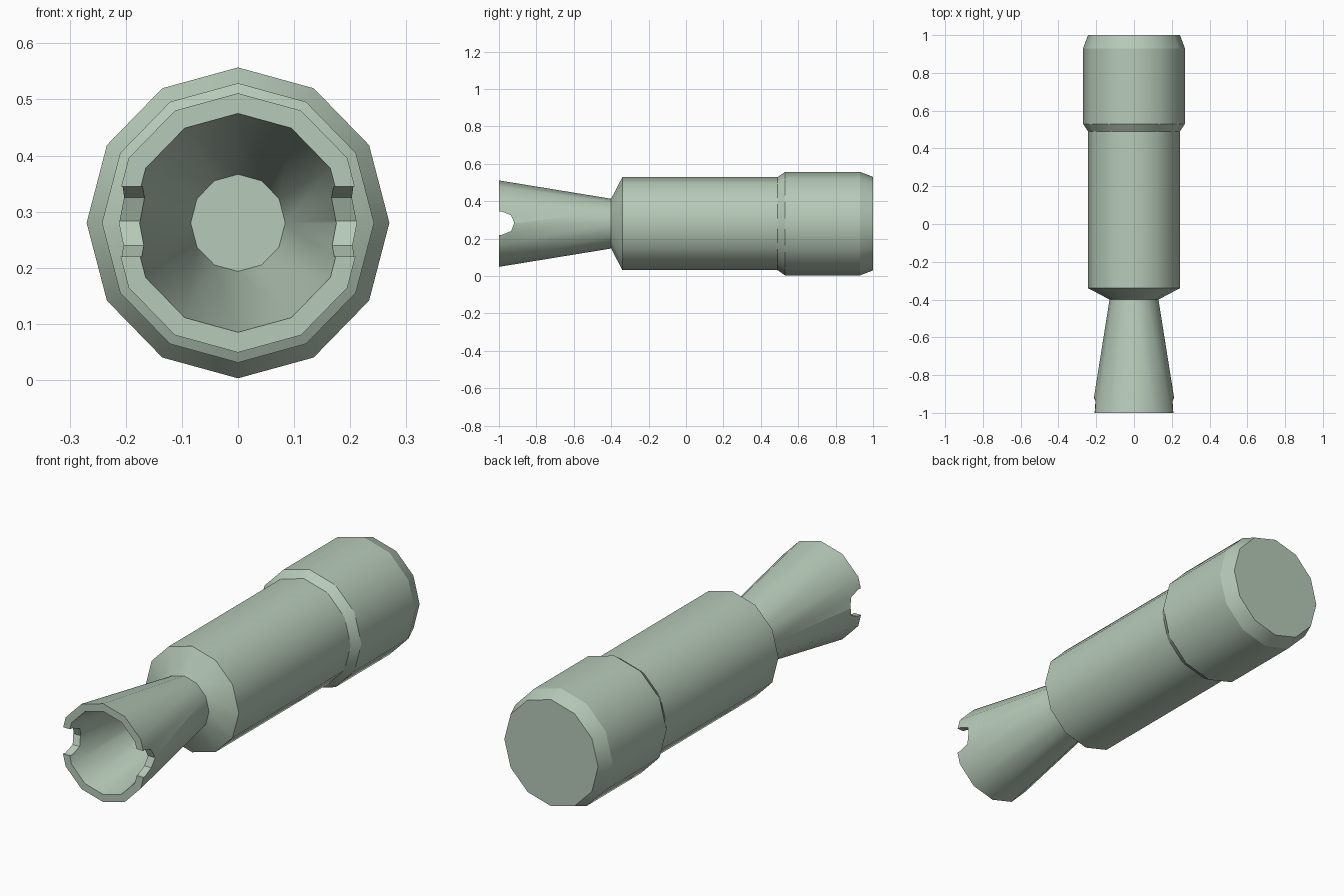
import bpy, bmesh, math

if "Cube" in bpy.data.objects:
    bpy.data.objects.remove(bpy.data.objects["Cube"])

SIDES, AXIS_Z, SQUASH = 12, 0.28, 0.974   # slightly narrower in x than in z

mat = bpy.data.materials.new("pale sage green")
mat.diffuse_color = (0.47, 0.59, 0.48, 1)
mat.use_nodes = True
mat.node_tree.nodes["Principled BSDF"].inputs["Base Color"].default_value = mat.diffuse_color


def make_object(name, bm):
    bmesh.ops.recalc_face_normals(bm, faces=bm.faces)
    me = bpy.data.meshes.new(name)
    bm.to_mesh(me)
    bm.free()
    me.materials.append(mat)
    ob = bpy.data.objects.new(name, me)
    bpy.context.collection.objects.link(ob)
    return ob


def turned(name, profile, cap_start=False, cap_end=False):
    """Twelve-sided turned part along y from (y, radius) points."""
    bm = bmesh.new()
    rings = []
    for y, r in profile:
        ring = []
        for i in range(SIDES):
            a = 2 * math.pi * i / SIDES
            ring.append(bm.verts.new((r * SQUASH * math.sin(a), y, AXIS_Z + r * math.cos(a))))
        rings.append(ring)
    for a, b in zip(rings, rings[1:]):
        for i in range(SIDES):
            j = (i + 1) % SIDES
            bm.faces.new((a[i], a[j], b[j], b[i]))
    if cap_start:
        bm.faces.new(rings[0])
    if cap_end:
        bm.faces.new(rings[-1])
    return make_object(name, bm)


def smooth_round(ob):
    """Smooth around the axis, crisp at each ring and at hard corners."""
    bm = bmesh.new()
    bm.from_mesh(ob.data)
    for f in bm.faces:
        f.smooth = True
    for e in bm.edges:
        angle = e.calc_face_angle(math.pi)
        ring = abs(e.verts[0].co.y - e.verts[1].co.y) < 1e-4
        e.smooth = not (angle > math.radians(36) or (ring and angle > math.radians(12)))
    bm.to_mesh(ob.data)
    bm.free()


# flared hollow nozzle with its inner cone
nozzle = turned("flared_nozzle", [(-0.40, 0.133), (-1.0, 0.231), (-1.0, 0.195), (-0.41, 0.0865)],
                cap_start=True, cap_end=True)

# rounded notch through both sides of the nozzle mouth
bm = bmesh.new()
outline = [(-1.1, 0.345), (-0.985, 0.345), (-0.935, 0.325), (-0.918, 0.283),
           (-0.935, 0.24), (-0.985, 0.22), (-1.1, 0.22)]
ends = [[bm.verts.new((x, y, z)) for y, z in outline] for x in (-0.4, 0.4)]
for i in range(len(outline)):
    j = (i + 1) % len(outline)
    bm.faces.new((ends[0][i], ends[0][j], ends[1][j], ends[1][i]))
bm.faces.new(ends[0])
bm.faces.new(ends[1])
cutter = make_object("notch_cutter", bm)
cutter.hide_render = True
mod = nozzle.modifiers.new("notch", 'BOOLEAN')
mod.operation, mod.solver, mod.object = 'DIFFERENCE', 'EXACT', cutter
bpy.context.view_layer.objects.active = nozzle
bpy.ops.object.modifier_apply(modifier=mod.name)
bpy.data.objects.remove(cutter)

# main barrel with tapered shoulder
barrel = turned("barrel", [(-0.40, 0.133), (-0.34, 0.249), (0.49, 0.249)])

# thicker end cap with bevelled rims
end_cap = turned("end_cap", [(0.49, 0.249), (0.53, 0.277), (0.93, 0.277), (1.0, 0.25)], cap_end=True)

for part in (nozzle, barrel, end_cap):
    smooth_round(part)
